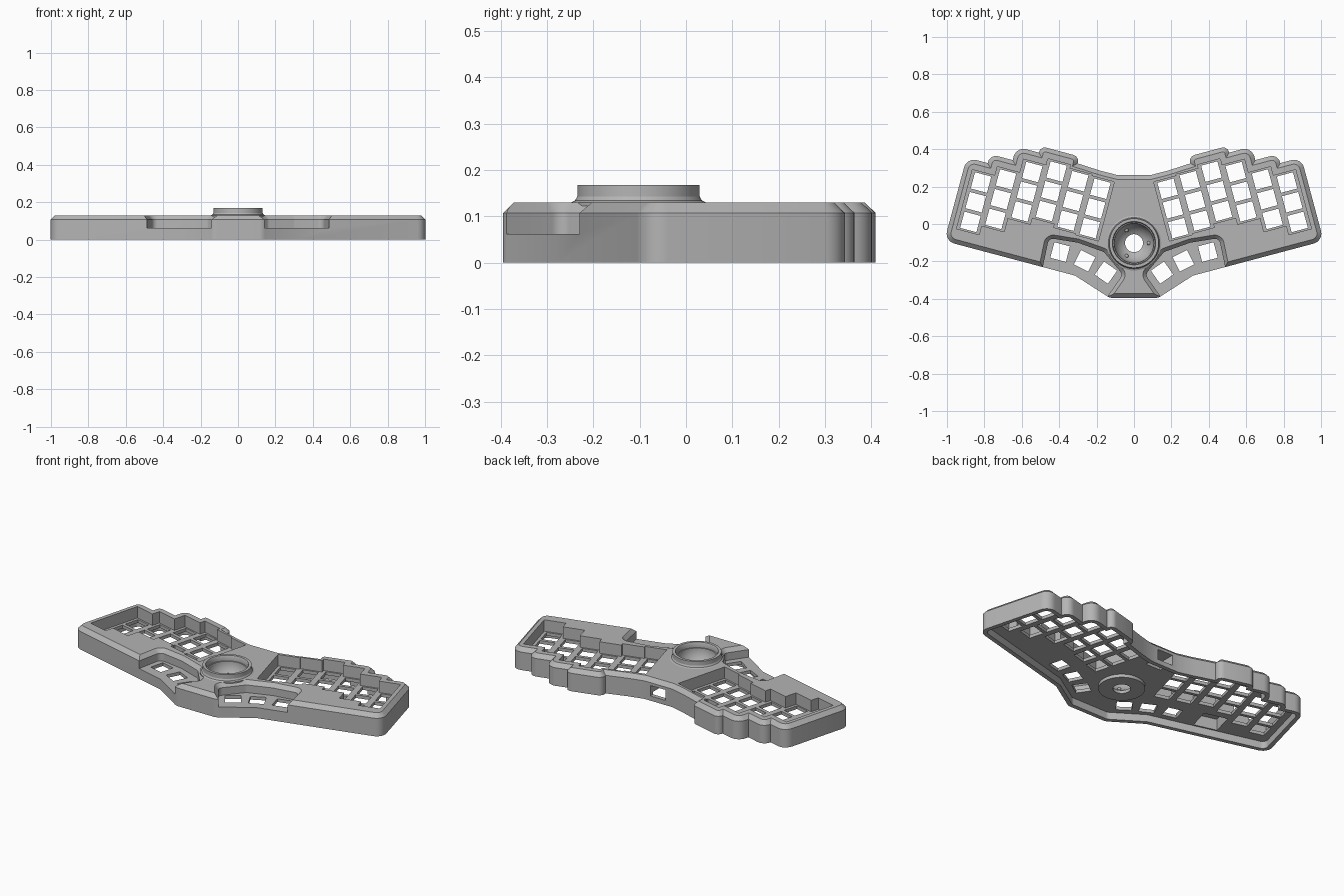
import bpy, bmesh, math
from mathutils import Vector, Matrix

if "Cube" in bpy.data.objects:
    bpy.data.objects.remove(bpy.data.objects["Cube"])

grey = bpy.data.materials.new("case_grey")
grey.use_nodes = True
COLOUR = (0.46, 0.46, 0.46, 1)
grey.diffuse_color = COLOUR
grey.node_tree.nodes["Principled BSDF"].inputs["Base Color"].default_value = COLOUR

TILT = math.radians(15)
DECK, SHOULDER, PLATE, CEILING = 0.13, 0.107, 0.062, 0.043
SOCKET = Vector((0, -0.1025, 0))


def uv(u, v):
    """Point in the tilted frame of the right-hand key block."""
    c, s = math.cos(TILT), math.sin(TILT)
    return Vector((u * c - v * s, u * s + v * c))


def mirrored(pts):
    return [Vector((-p.x, p.y)) for p in reversed(pts)]


def rounded(pts, radius, steps=6):
    """Round the convex corners of a counter-clockwise polygon."""
    out = []
    for i, p in enumerate(pts):
        a, b = pts[i - 1] - p, pts[(i + 1) % len(pts)] - p
        turn = a.x * b.y - a.y * b.x
        half = a.angle(b) / 2
        if turn > -1e-5 or half > 1.5:
            out.append(p)
            continue
        t = min(radius / math.tan(half), 0.9 * a.length, 0.9 * b.length)
        r = t * math.tan(half)
        centre = p + (a.normalized() + b.normalized()).normalized() * (r / math.sin(half))
        start = p + a.normalized() * t - centre
        sweep = math.pi - 2 * half
        for k in range(steps + 1):
            out.append(centre + Matrix.Rotation(sweep * k / steps, 2) @ start)
    return out


def inset(pts, d):
    """Move every edge of a counter-clockwise polygon inward by d."""
    out = []
    for i, p in enumerate(pts):
        e1 = (p - pts[i - 1]).normalized()
        e2 = (pts[(i + 1) % len(pts)] - p).normalized()
        n1, n2 = Vector((-e1.y, e1.x)), Vector((-e2.y, e2.x))
        out.append(p + (n1 + n2) * (d / (1 + n1.dot(n2))))
    return out


def add_prism(bm, layers):
    """Stack of matching outlines, given as (points, z), closed at both ends."""
    rings = [[bm.verts.new((p.x, p.y, z)) for p in pts] for pts, z in layers]
    n = len(rings[0])
    bm.faces.new(list(reversed(rings[0])))
    bm.faces.new(rings[-1])
    for lo, hi in zip(rings, rings[1:]):
        for i in range(n):
            j = (i + 1) % n
            bm.faces.new((lo[i], lo[j], hi[j], hi[i]))


def make(name, prisms):
    bm = bmesh.new()
    for layers in prisms:
        add_prism(bm, layers)
    return finish(name, bm)


def finish(name, bm):
    bmesh.ops.recalc_face_normals(bm, faces=bm.faces)
    mesh = bpy.data.meshes.new(name)
    bm.to_mesh(mesh)
    bm.free()
    ob = bpy.data.objects.new(name, mesh)
    bpy.context.collection.objects.link(ob)
    mesh.materials.append(grey)
    return ob


def smooth(ob):
    bpy.ops.object.select_all(action='DESELECT')
    ob.select_set(True)
    bpy.context.view_layer.objects.active = ob
    bpy.ops.object.shade_smooth_by_angle(angle=math.radians(28))


def square(centre, size, angle):
    h = size / 2
    turn = Matrix.Rotation(angle, 2)
    return [centre + turn @ Vector(c) for c in ((-h, -h), (h, -h), (h, h), (-h, h))]


def both(layers):
    return [layers, [(mirrored(pts), z) for pts, z in layers]]


# Staggered key columns
U0, STEP, ROW, MARGIN = 0.16, 0.125, 0.109, 0.055
tops = [0.19, 0.198, 0.218, 0.182, 0.107, 0.057]
edges = [U0 + STEP * i for i in range(7)]

# Case outline: front edge, scalloped back edge, then the mirrored half
half = [Vector((0.13, -0.395)), Vector((0.315, -0.276)), uv(0.956, -0.35)]
half.append(uv(0.956, tops[5] + MARGIN))
for i in (4, 3, 2):
    u = edges[i + 1] + MARGIN
    half += [uv(u, tops[i + 1] + MARGIN), uv(u, tops[i] + MARGIN)]
half += [uv(0.375, tops[2] + MARGIN), uv(0.375, 0.235),
         Vector((0.18, 0.285)), Vector((0.09, 0.262))]
outline = rounded(half + mirrored(half), 0.055)

case = make("case", [[(outline, 0), (outline, SHOULDER), (inset(outline, 0.023), DECK)]])

# Hollow underside
cavity = make("cavity_cutter", [[(inset(outline, 0.025), -0.05), (inset(outline, 0.025), CEILING)]])

# Key wells with stepped walls
well = []
for i, t in enumerate(tops):
    well += [uv(edges[i], t - 3 * ROW), uv(edges[i + 1], t - 3 * ROW)]
for i in reversed(range(6)):
    well += [uv(edges[i + 1], tops[i]), uv(edges[i], tops[i])]
wells = make("well_cutter", both([(well, PLATE), (well, 0.25)]))

# Thumb ledges, open to the front, with flared upper edge
ledge = rounded([Vector(p) for p in (
    (0.455, -0.075), (0.30, -0.10), (0.16, -0.15), (0.06, -0.27),
    (0.165, -0.42), (0.50, -0.42), (0.50, -0.29))], 0.03)
ledges = make("ledge_cutter", both([
    (ledge, PLATE), (ledge, SHOULDER), (inset(ledge, -0.02), DECK), (inset(ledge, -0.035), 0.147)]))

# Switch holes
holes = []
for i, t in enumerate(tops):
    for row in range(3):
        centre = uv(edges[i] + STEP / 2, t - ROW * (row + 0.5))
        sq = square(centre, 0.09, TILT)
        holes += both([(sq, 0.02), (sq, 0.09)])
for x, y, angle in ((0.15, -0.26, 35), (0.264, -0.197, 27), (0.395, -0.15, 15)):
    sq = square(Vector((x, y)), 0.086, math.radians(angle))
    holes += both([(sq, 0.02), (sq, 0.09)])
switches = make("switch_hole_cutter", holes)

# Round bore for the ball socket
circle = [SOCKET.xy + Matrix.Rotation(math.tau * k / 64, 2) @ Vector((0.121, 0)) for k in range(64)]
bore = make("bore_cutter", [[(circle, -0.05), (circle, 0.25)]])

# Cable port in the back wall and controller pocket under the deck
port = [Vector(p) for p in ((-0.05, 0.16), (0.05, 0.16), (0.05, 0.32), (-0.05, 0.32))]
pocket = mirrored([uv(0.50, -0.315), uv(0.64, -0.315), uv(0.64, -0.18), uv(0.50, -0.18)])
pockets = make("pocket_cutter", [[(port, 0.028), (port, 0.09)], [(pocket, 0.02), (pocket, 0.11)]])

# Cut the case
cutters = [cavity, wells, ledges, switches, bore, pockets]
for cutter in cutters:
    cutter.hide_render = True
    mod = case.modifiers.new(cutter.name, 'BOOLEAN')
    mod.operation, mod.solver, mod.object = 'DIFFERENCE', 'EXACT', cutter
bpy.context.view_layer.update()
evaluated = case.evaluated_get(bpy.context.evaluated_depsgraph_get())
cut_mesh = bpy.data.meshes.new_from_object(evaluated)
case.modifiers.clear()
case.data = cut_mesh
for cutter in cutters:
    bpy.data.objects.remove(cutter)
smooth(case)

# Ball socket: raised collar, spherical bowl and cup below, turned on its axis
BOWL, BOWL_Z = 0.106, 0.137
profile = [(0.048, 0.024), (0.126, 0.024), (0.126, 0.122), (0.146, 0.122), (0.146, 0.13),
           (0.137, 0.134), (0.132, 0.143), (0.132, 0.168), (0.116, 0.168), (0.112, 0.16), (0.112, BOWL_Z)]
low = math.acos(0.048 / BOWL)
for k in range(11):
    a = low * k / 10
    profile.append((BOWL * math.cos(a), BOWL_Z - BOWL * math.sin(a)))
bm = bmesh.new()
ring = [bm.verts.new((r, 0, z)) for r, z in profile]
loop = [bm.edges.new((ring[i - 1], ring[i])) for i in range(len(ring))]
bmesh.ops.spin(bm, geom=ring + loop, cent=(0, 0, 0), axis=(0, 0, 1), angle=math.tau, steps=64)
bmesh.ops.remove_doubles(bm, verts=bm.verts, dist=1e-5)
bmesh.ops.translate(bm, verts=bm.verts, vec=SOCKET)
smooth(finish("ball_socket", bm))

# Three small bearings in the bowl
bm = bmesh.new()
for k in range(3):
    a = math.radians(240 + 120 * k)
    spot = SOCKET + Vector((0.08 * math.cos(a), 0.08 * math.sin(a), BOWL_Z - 0.07))
    bmesh.ops.create_uvsphere(bm, u_segments=16, v_segments=10, radius=0.011,
                              matrix=Matrix.Translation(spot))
smooth(finish("socket_bearings", bm))
